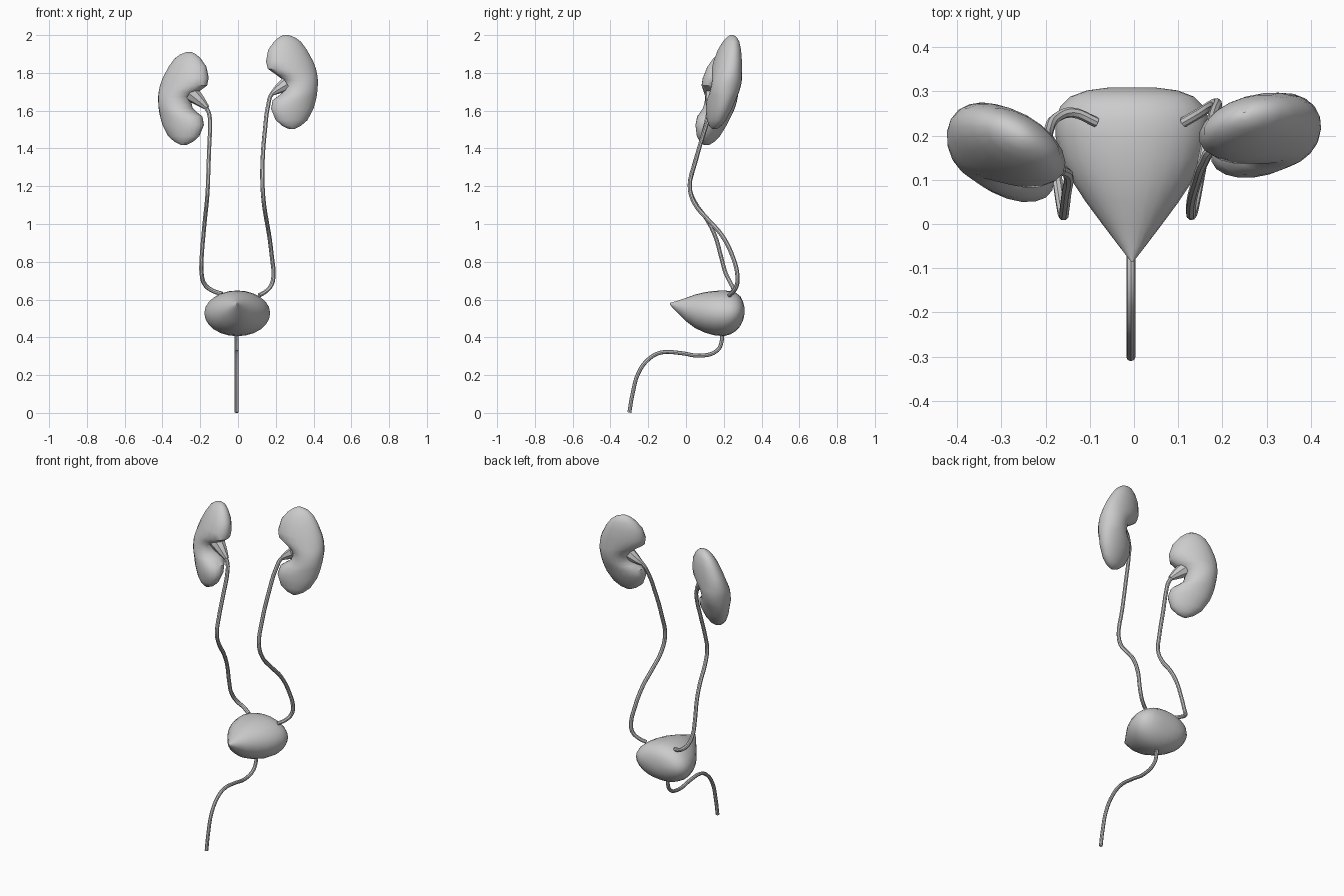
import bpy, bmesh, math

if "Cube" in bpy.data.objects:
    bpy.data.objects.remove(bpy.data.objects["Cube"])

mat = bpy.data.materials.new("plain grey")
mat.diffuse_color = (0.6, 0.6, 0.6, 1)
mat.use_nodes = True
mat.node_tree.nodes["Principled BSDF"].inputs["Base Color"].default_value = mat.diffuse_color


def finish(ob):
    ob.data.materials.clear()
    ob.data.materials.append(mat)
    bpy.ops.object.select_all(action='DESELECT')
    ob.select_set(True)
    bpy.context.view_layer.objects.active = ob
    bpy.ops.object.shade_smooth_by_angle(angle=math.radians(40))


def loft(name, rings):
    """Skin a list of closed rings and cap both ends."""
    bm = bmesh.new()
    vs = [[bm.verts.new(p) for p in r] for r in rings]
    n = len(vs[0])
    for a, b in zip(vs, vs[1:]):
        for i in range(n):
            j = (i + 1) % n
            bm.faces.new((a[i], a[j], b[j], b[i]))
    bm.faces.new(vs[0])
    bm.faces.new(vs[-1])
    bmesh.ops.recalc_face_normals(bm, faces=bm.faces)
    me = bpy.data.meshes.new(name)
    bm.to_mesh(me)
    bm.free()
    ob = bpy.data.objects.new(name, me)
    bpy.context.collection.objects.link(ob)
    finish(ob)


def tube(name, pts, radii):
    """Round tube along a smooth path; radii is one number or one per point."""
    if not isinstance(radii, (list, tuple)):
        radii = [radii] * len(pts)
    cu = bpy.data.curves.new(name, 'CURVE')
    cu.dimensions = '3D'
    cu.bevel_depth = 1.0
    cu.bevel_resolution = 2
    cu.resolution_u = 4
    cu.use_fill_caps = True
    sp = cu.splines.new('BEZIER')
    sp.bezier_points.add(len(pts) - 1)
    for bp, p, r in zip(sp.bezier_points, pts, radii):
        bp.co = p
        bp.radius = r
        bp.handle_left_type = bp.handle_right_type = 'AUTO'
    ob = bpy.data.objects.new(name, cu)
    bpy.context.collection.objects.link(ob)
    bpy.ops.object.select_all(action='DESELECT')
    ob.select_set(True)
    bpy.context.view_layer.objects.active = ob
    bpy.ops.object.convert(target='MESH')
    finish(bpy.context.view_layer.objects.active)


# Kidneys: bean outline (height, inner x, outer x), turned, leaned, fitted to a box
BEAN = [(1.503, .27, .30), (1.52, .235, .335), (1.55, .20, .37), (1.61, .175, .402),
        (1.655, .185, .414), (1.68, .22, .418), (1.70, .243, .42), (1.73, .25, .422),
        (1.76, .243, .423), (1.785, .21, .421), (1.82, .158, .415), (1.86, .148, .40),
        (1.92, .16, .367), (1.963, .19, .335), (1.985, .215, .305), (1.998, .24, .27)]


def kidney(name, side, turn, lo, hi):
    c, s = math.cos(turn), math.sin(turn)
    rings = []
    for z, a, b in BEAN:
        t = (z - 1.75) / .25
        depth = .077 * math.sqrt(max(1 - t * t, .015))
        ring = []
        for i in range(20):
            w = math.tau * i / 20
            x = (a + b) / 2 - .285 + (b - a) / 2 * math.cos(w)
            y = depth * math.sin(w)
            ring.append((side * (x * c - y * s), x * s + y * c + .2 * (z - 1.75), z))
        rings.append(ring)
    allp = [p for r in rings for p in r]
    mn = [min(p[k] for p in allp) for k in range(3)]
    mx = [max(p[k] for p in allp) for k in range(3)]
    loft(name, [[tuple(lo[k] + (p[k] - mn[k]) / (mx[k] - mn[k]) * (hi[k] - lo[k])
                       for k in range(3)) for p in r] for r in rings])


kidney("right_side_kidney", 1, math.radians(16), (.148, .105, 1.503), (.423, .297, 2.0))
kidney("left_side_kidney", -1, math.radians(28), (-.423, .05, 1.418), (-.155, .275, 1.91))

# Bladder: ellipse slices from the pointed front to the broad back
# (y, half width, bottom, top)
BLADDER = [(-.085, .003, .572, .582), (-.05, .03, .535, .592), (0, .068, .485, .609),
           (.05, .105, .448, .627), (.1, .138, .425, .639), (.15, .162, .411, .646),
           (.2, .174, .406, .648), (.235, .174, .416, .645), (.265, .163, .434, .635),
           (.288, .14, .46, .617), (.302, .103, .49, .59), (.309, .05, .52, .56)]
loft("bladder", [[(-.004 + w * math.cos(math.tau * i / 24), y,
                   (b + t) / 2 + (t - b) / 2 * math.sin(math.tau * i / 24))
                  for i in range(24)] for y, w, b, t in BLADDER])

# Funnels in the kidney hollows
tube("right_side_funnel", [(.255, .19, 1.74), (.215, .183, 1.715), (.18, .172, 1.69)],
     [.038, .026, .012])
tube("left_side_funnel", [(-.245, .145, 1.69), (-.205, .133, 1.655), (-.163, .122, 1.615)],
     [.045, .032, .014])

# Ureters from the funnels to the bladder
tube("right_side_ureter",
     [(.205, .18, 1.705), (.18, .172, 1.69), (.16, .145, 1.63), (.143, .10, 1.5),
      (.13, .05, 1.33), (.13, .02, 1.2), (.137, .045, 1.11), (.15, .115, 1.025),
      (.165, .19, .94), (.18, .25, .82), (.188, .272, .73), (.178, .27, .68),
      (.15, .252, .645), (.112, .23, .622)], .0115)
tube("left_side_ureter",
     [(-.18, .127, 1.63), (-.155, .118, 1.59), (-.148, .105, 1.53), (-.152, .075, 1.42),
      (-.157, .035, 1.28), (-.16, .02, 1.19), (-.166, .05, 1.11), (-.175, .11, 1.025),
      (-.183, .153, .94), (-.193, .19, .81), (-.193, .21, .74), (-.176, .24, .68),
      (-.14, .252, .65), (-.085, .23, .63)], .0115)

# Urethra curving down and forward to the ground
tube("urethra",
     [(-.007, y, z) for y, z in
      [(.19, .43), (.188, .375), (.165, .33), (.08, .303), (-.03, .317), (-.13, .32),
       (-.195, .287), (-.25, .215), (-.283, .1), (-.3, .002)]], .0105)
